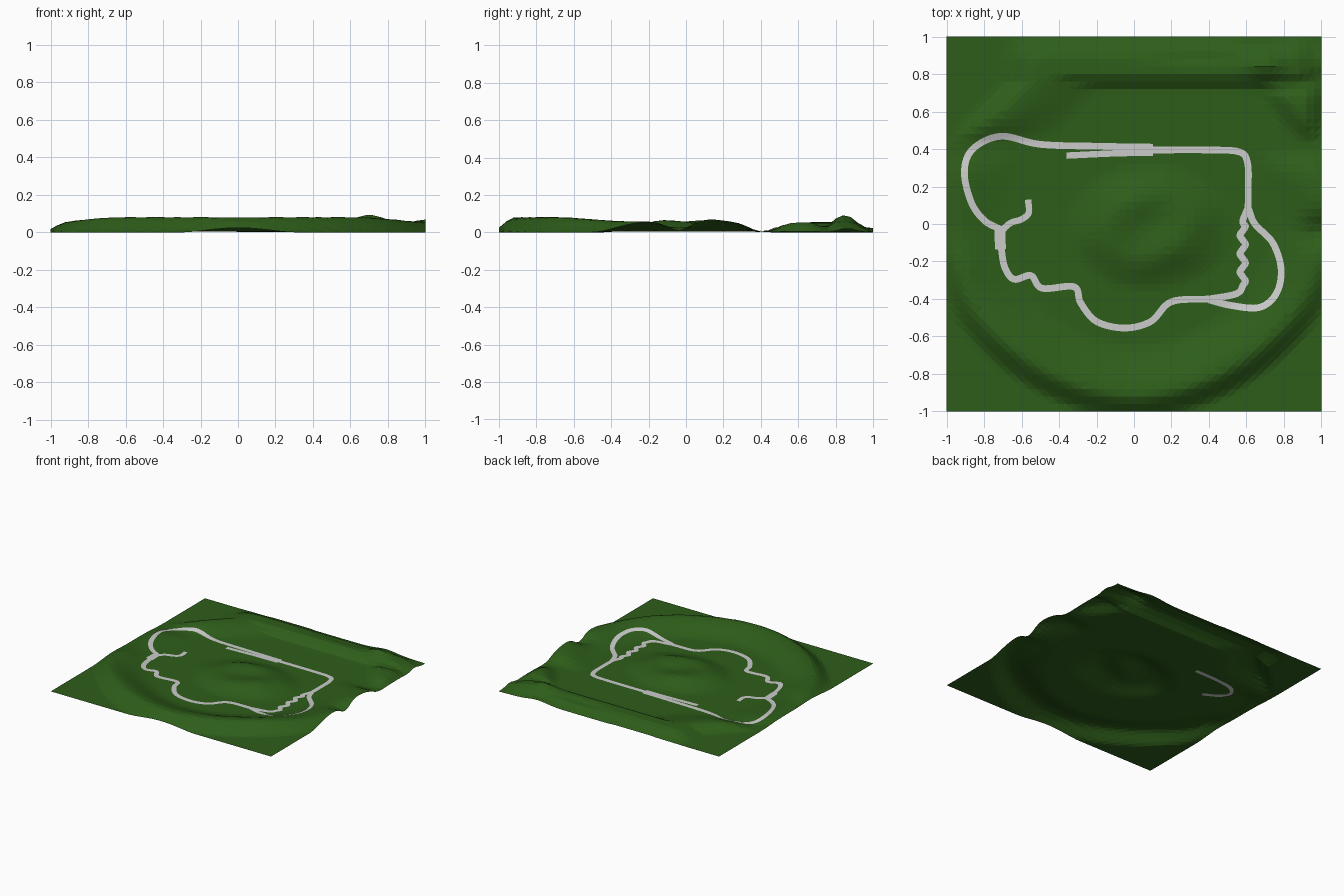
import bpy, bmesh
from math import sin, exp, hypot, pi
from mathutils import Vector
from mathutils.bvhtree import BVHTree

if "Cube" in bpy.data.objects:
    bpy.data.objects.remove(bpy.data.objects["Cube"])


def smooth(t):
    t = max(0.0, min(1.0, t))
    return t * t * (3 - 2 * t)


def bump(x, y, cx, cy, sx, sy):
    return exp(-((x - cx) / sx) ** 2 - ((y - cy) / sy) ** 2)


def height(x, y):
    # raised rim: rounded at the front, cut corners at the back
    if y < 0.41:
        a, b = (1.17 if x > 0 else 1.14), (1.05 if y < 0 else 1.2)
        d = (1 - (abs(x / a) ** 1.85 + abs(y / b) ** 1.85) ** (1 / 1.85)) * 1.05
        top = 0.055 + 0.022 * smooth((-0.3 - y) / 0.4)
        if x < 0:
            top -= 0.03 * smooth((y + 0.25) / 0.25)
        rim = top * smooth(d / 0.14) * (1 - smooth((d - 0.14) / 0.28))
    elif x < 0:
        d = (1.47 - abs(x) - y) * 0.707
        rim = 0.05 * smooth(d / 0.13) * (1 - smooth((d - 0.13) / 0.3))
    else:
        s = (x - 0.7) * 0.85 + (y - 0.75) * 0.53
        d = min(1 - x, 1 - y)
        rim = 0.05 * smooth((s + 0.06) / 0.14) * smooth((1.02 - x) / 0.1)
        rim *= 1 - smooth((y - 0.65) / 0.15)
    rim *= 1 - exp(-((y - 0.41) / 0.1) ** 2)
    rim *= 1 - 0.95 * bump(x, y, 1.0, -0.04, 0.13, 0.08)
    if x < -0.8:
        rim *= smooth((x + 1.07) / 0.18)
    # long bank along the back
    bank = 0.05 * smooth((y - 0.71) / 0.09) * smooth((1.02 - y) / 0.15)
    bank *= smooth((x + 0.72) / 0.2) * smooth((1.0 - x) / 0.15)
    bank *= 1 - 0.3 * bump(x, y, 0.35, 0.89, 0.25, 0.03)
    if x < 0 and y > 0.85:
        rim *= smooth((1.02 - y) / 0.17)
    z = max(rim, bank)
    z += 0.04 * bump(x, y, 0.7, 0.85, 0.1, 0.06)
    z += 0.01 * bump(x, y, 1.0, 0.12, 0.08, 0.1)
    z += 0.02 * bump(x, y, 1.0, 0.86, 0.08, 0.06)
    z += 0.02 * bump(x, y, 0.65, 1.0, 0.12, 0.04)
    # broken central mound
    m = smooth((0.42 - hypot((x - 0.08) * 0.9, (y + 0.02) * 1.2)) / 0.26)
    z += m * (0.055 + 0.008 * sin(13 * x + 2) * sin(15 * y))
    z -= 0.018 * bump(x, y, 0.1, 0.0, 0.11, 0.1)
    z += 0.004 * smooth(d / 0.1)
    return max(z, 0.0)


# terrain
bm = bmesh.new()
bmesh.ops.create_grid(bm, x_segments=50, y_segments=50, size=1.0)
for v in bm.verts:
    v.co.z = height(v.co.x, v.co.y)
bmesh.ops.triangulate(bm, faces=bm.faces[:])
tree = BVHTree.FromBMesh(bm)
mesh = bpy.data.meshes.new("terrain")
bm.to_mesh(mesh)
bm.free()
terrain = bpy.data.objects.new("terrain", mesh)
bpy.context.collection.objects.link(terrain)
green = bpy.data.materials.new("grass_green")
green.diffuse_color = (0.027, 0.11, 0.01, 1)
green.use_nodes = True
green.node_tree.nodes["Principled BSDF"].inputs["Base Color"].default_value = green.diffuse_color
mesh.materials.append(green)


def spline(points, steps=8):
    p = [Vector(q) for q in points]
    p = [2 * p[0] - p[1]] + p + [2 * p[-1] - p[-2]]
    out = []
    for i in range(1, len(p) - 2):
        for k in range(steps):
            t = k / steps
            out.append(0.5 * (2 * p[i] + (p[i + 1] - p[i - 1]) * t
                       + (2 * p[i - 1] - 5 * p[i] + 4 * p[i + 1] - p[i + 2]) * t * t
                       + (3 * p[i] - p[i - 1] - 3 * p[i + 1] + p[i + 2]) * t ** 3))
    return out + [p[-2]]


def road(name, points, width=0.036, level=None):
    path = spline(points)
    bm = bmesh.new()
    last = None
    for i, p in enumerate(path):
        t = (path[min(i + 1, len(path) - 1)] - path[max(i - 1, 0)]).normalized()
        n = Vector((-t.y, t.x)) * width / 2
        row = []
        for s in (1, 0, -1):
            q = p + n * s
            z = level
            if z is None:
                hit = tree.ray_cast(Vector((q.x, q.y, 1)), Vector((0, 0, -1)))[0]
                z = (hit.z if hit else 0) + 0.004
            row.append(bm.verts.new((q.x, q.y, z)))
        if last:
            for k in range(2):
                bm.faces.new((last[k], last[k + 1], row[k + 1], row[k]))
        last = row
    me = bpy.data.meshes.new(name)
    bm.to_mesh(me)
    bm.free()
    bpy.context.collection.objects.link(bpy.data.objects.new(name, me))


# winding road along the front
road("front_road", [(-0.71, -0.12), (-0.69, -0.23), (-0.64, -0.295), (-0.55, -0.275),
                    (-0.49, -0.343), (-0.32, -0.335), (-0.285, -0.42), (-0.2, -0.52),
                    (-0.05, -0.555), (0.09, -0.52), (0.2, -0.415), (0.4, -0.4)])
# wiggly shortcut and outer bend on the right
road("wiggle_road", [(0.4, -0.4), (0.52, -0.38), (0.565, -0.36)]
     + [(0.58 + 0.015 * sin(2 * pi * k / 4), -0.33 + 0.0245 * k) for k in range(15)]
     + [(0.605, 0.08)], 0.036)
road("outer_bend", [(0.4, -0.405), (0.52, -0.435), (0.67, -0.445), (0.76, -0.37),
                    (0.785, -0.24), (0.74, -0.1), (0.645, 0.0), (0.612, 0.08)])
# straight along the back and the big left bend
road("back_road", [(0.608, 0.06), (0.61, 0.2), (0.605, 0.33), (0.56, 0.385), (0.4, 0.395), (0.06, 0.395)])
road("left_bend", [(0.1, 0.41), (-0.2, 0.415), (-0.5, 0.425), (-0.71, 0.468), (-0.86, 0.4),
                   (-0.905, 0.28), (-0.87, 0.12), (-0.8, 0.02), (-0.71, -0.03)])
# side lane, its buried turn and the spur
road("side_lane", [(0.1, 0.38), (-0.1, 0.377), (-0.36, 0.365)], 0.034)
road("buried_turn", [(-0.3, 0.37), (-0.5, 0.365), (-0.66, 0.34), (-0.72, 0.27),
                     (-0.68, 0.2), (-0.56, 0.13)], 0.034, 0.001)
road("spur_road", [(-0.565, 0.13), (-0.562, 0.06), (-0.6, 0.025), (-0.66, 0.005), (-0.71, -0.04)], 0.034)
road("junction", [(-0.715, -0.02), (-0.715, -0.07), (-0.712, -0.135)], 0.058)
